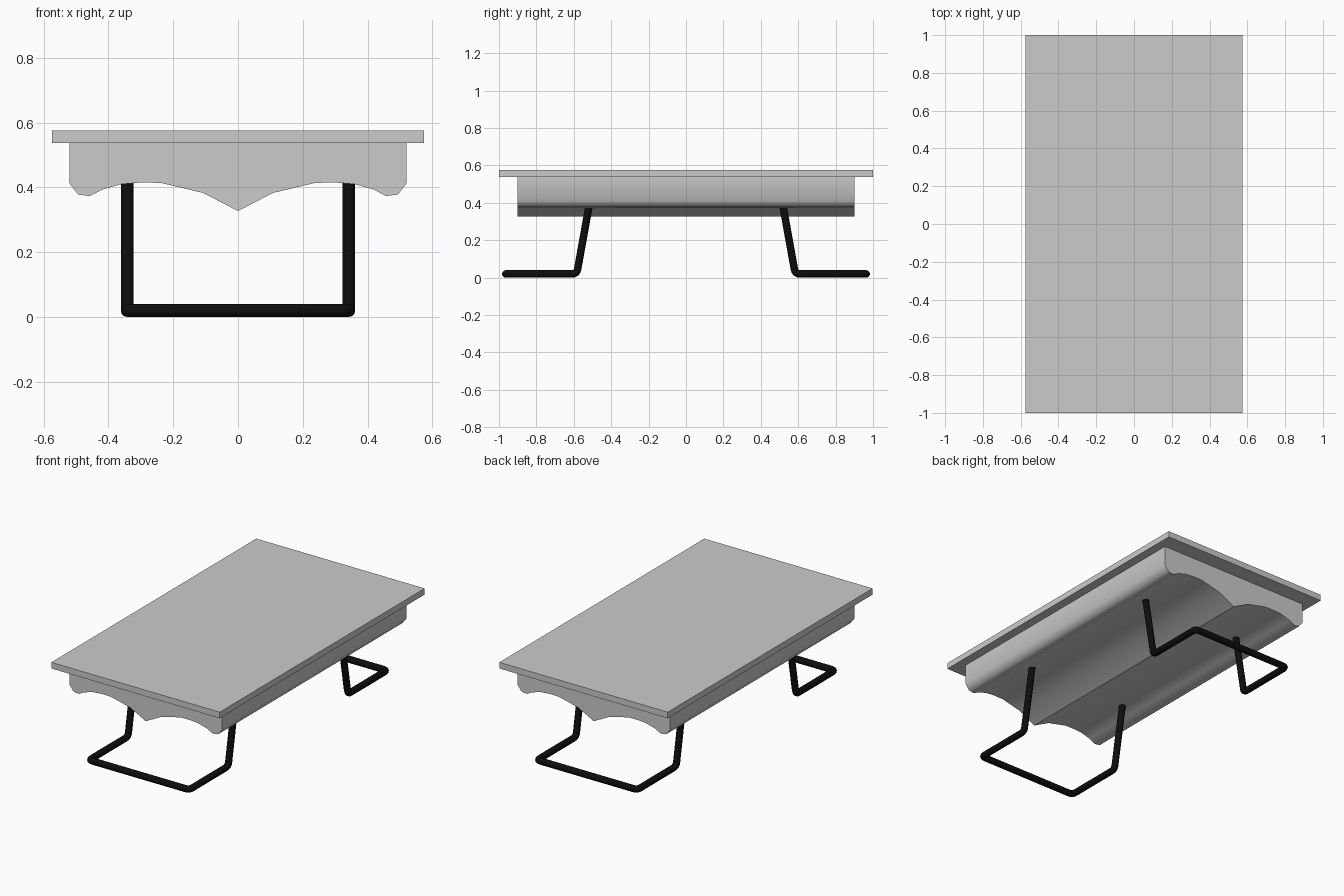
import bpy, bmesh, math
from mathutils import Vector

if "Cube" in bpy.data.objects:
    bpy.data.objects.remove(bpy.data.objects["Cube"])

black = bpy.data.materials.new("black_metal")
black.diffuse_color = (0.004, 0.004, 0.004, 1)
black.use_nodes = True
black.node_tree.nodes["Principled BSDF"].inputs["Base Color"].default_value = black.diffuse_color


def prism(name, outline, half_length):
    """Extrude an x-z outline along y."""
    bm = bmesh.new()
    face = bm.faces.new([bm.verts.new((x, -half_length, z)) for x, z in outline])
    ext = bmesh.ops.extrude_face_region(bm, geom=[face])
    verts = [g for g in ext["geom"] if isinstance(g, bmesh.types.BMVert)]
    bmesh.ops.translate(bm, verts=verts, vec=(0, 2 * half_length, 0))
    bmesh.ops.recalc_face_normals(bm, faces=bm.faces)
    mesh = bpy.data.meshes.new(name)
    bm.to_mesh(mesh)
    bm.free()
    obj = bpy.data.objects.new(name, mesh)
    bpy.context.collection.objects.link(obj)
    return obj


def smooth(obj, angle):
    bpy.ops.object.select_all(action='DESELECT')
    obj.select_set(True)
    bpy.context.view_layer.objects.active = obj
    bpy.ops.object.shade_smooth_by_angle(angle=math.radians(angle))


def tube(name, corners, radius, bend):
    """Bent round bar with small rounded corners."""
    pts = [Vector(c) for c in corners]
    path = [pts[0]]
    for a, b, c in zip(pts, pts[1:], pts[2:]):
        p = b + (a - b).normalized() * bend
        q = b + (c - b).normalized() * bend
        for i in range(5):
            t = i / 4
            path.append(p * (1 - t) ** 2 + b * 2 * t * (1 - t) + q * t * t)
    path.append(pts[-1])
    curve = bpy.data.curves.new(name, 'CURVE')
    curve.dimensions = '3D'
    curve.bevel_depth = radius
    curve.bevel_resolution = 4
    curve.use_fill_caps = True
    spline = curve.splines.new('POLY')
    spline.points.add(len(path) - 1)
    for sp, p in zip(spline.points, path):
        sp.co = (*p, 1)
    obj = bpy.data.objects.new(name, curve)
    bpy.context.collection.objects.link(obj)
    bpy.ops.object.select_all(action='DESELECT')
    obj.select_set(True)
    bpy.context.view_layer.objects.active = obj
    bpy.ops.object.convert(target='MESH')
    obj = bpy.context.object
    obj.data.materials.clear()
    obj.data.materials.append(black)
    smooth(obj, 40)
    return obj


# Table top
prism("table_top", [(-0.575, 0.537), (0.575, 0.537), (0.575, 0.575), (-0.575, 0.575)], 1.0)

# Scalloped body under the top
half = [(0.52, 0.538), (0.52, 0.412), (0.494, 0.378), (0.457, 0.373), (0.42, 0.393),
        (0.361, 0.41), (0.30, 0.415), (0.238, 0.414), (0.108, 0.383)]
outline = half + [(0, 0.327)] + [(-x, z) for x, z in reversed(half)]
smooth(prism("scalloped_body", outline, 0.9), 50)

# Bent bar legs, front and back
for name, s in (("front_leg", -1), ("back_leg", 1)):
    side = [(0.342, s * 0.511, 0.425), (0.342, s * 0.584, 0.02), (0.342, s * 0.964, 0.02)]
    corners = side + [(-x, y, z) for x, y, z in reversed(side)]
    tube(name, corners, 0.02, 0.025)
